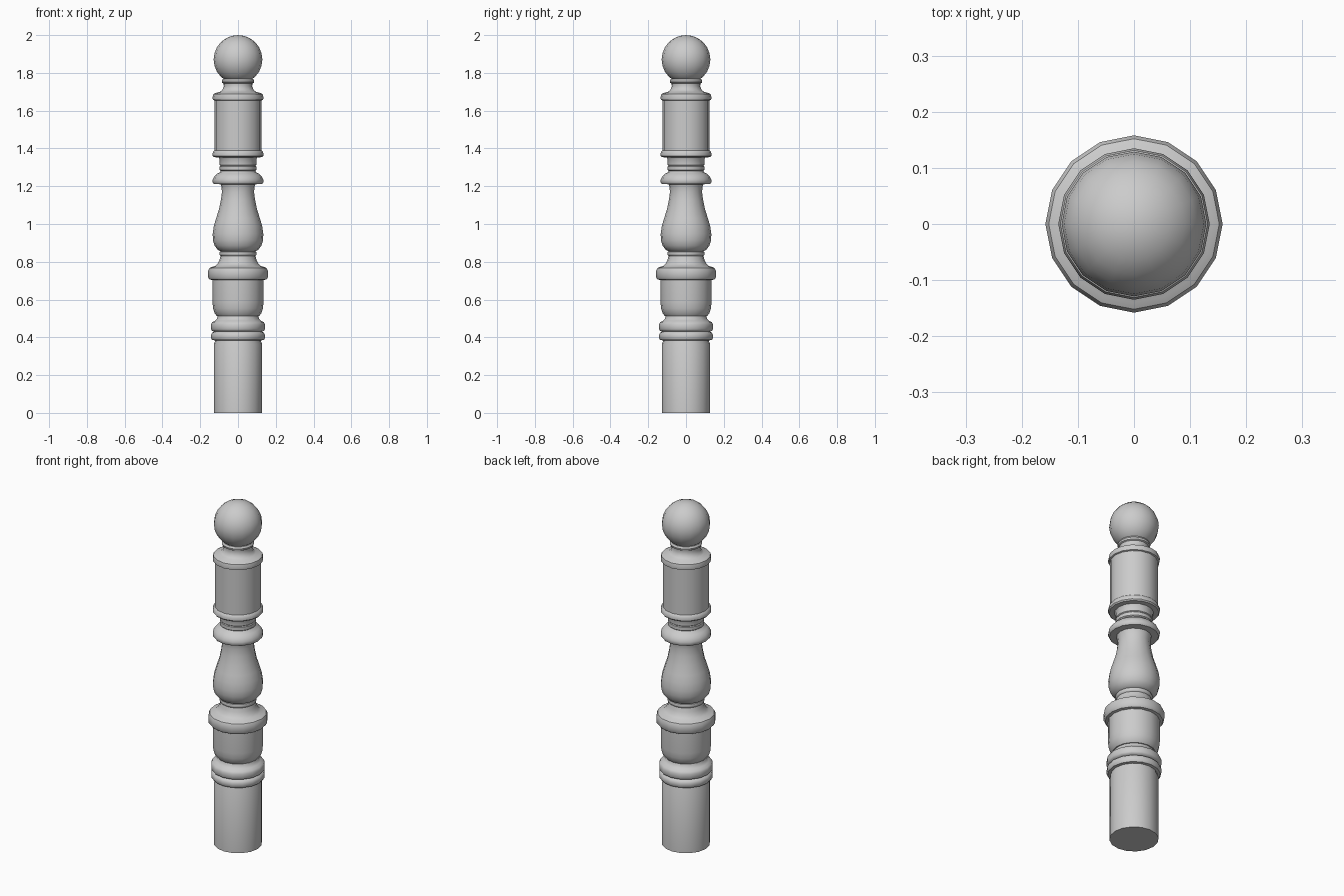
import bpy
import math

cube = bpy.data.objects.get("Cube")
if cube:
    bpy.data.objects.remove(cube, do_unlink=True)

SIDES = 16

grey = bpy.data.materials.new("plain grey")
grey.use_nodes = True
COLOUR = (0.6, 0.6, 0.6, 1)
grey.diffuse_color = COLOUR
grey.node_tree.nodes["Principled BSDF"].inputs["Base Color"].default_value = COLOUR


def turn(name, profile, close_bottom=False):
    """Lathe a list of (radius, height) points around the z axis."""
    verts, faces = [], []
    for r, z in profile:
        for i in range(SIDES):
            a = math.tau * i / SIDES
            verts.append((r * math.cos(a), r * math.sin(a), z))
    for k in range(len(profile) - 1):
        for i in range(SIDES):
            j = (i + 1) % SIDES
            low, high = k * SIDES, (k + 1) * SIDES
            faces.append((low + i, low + j, high + j, high + i))
    if close_bottom:
        faces.append(tuple(reversed(range(SIDES))))
    mesh = bpy.data.meshes.new(name)
    mesh.from_pydata(verts, [], faces)
    obj = bpy.data.objects.new(name, mesh)
    bpy.context.collection.objects.link(obj)
    finish(obj)


def finish(obj):
    obj.data.materials.append(grey)
    bpy.ops.object.select_all(action="DESELECT")
    obj.select_set(True)
    bpy.context.view_layer.objects.active = obj
    bpy.ops.object.shade_smooth_by_angle(angle=math.radians(40))


# Plain round foot
turn("foot", [(.128, 0), (.128, .365), (.122, .378), (.122, .39)], True)

# Two stacked rings above the foot
turn("lower_ring", [(.122, .384), (.137, .386), (.143, .396), (.143, .413),
                    (.137, .425), (.126, .43), (.126, .436)])
turn("upper_ring", [(.126, .43), (.138, .435), (.143, .443), (.143, .468),
                    (.137, .48), (.122, .488), (.111, .5), (.108, .515)])

# Cup with a broad collar
turn("cup", [(.1, .512), (.113, .514), (.124, .528), (.132, .553),
             (.135, .585), (.135, .705)])
turn("collar", [(.135, .703), (.15, .706), (.158, .717), (.158, .752),
                (.152, .766), (.14, .772), (.122, .777), (.108, .79),
                (.098, .81), (.092, .832)])

# Vase-shaped middle with its bead
turn("bead", [(.09, .83), (.096, .834), (.099, .843), (.096, .853), (.09, .856)])
turn("vase", [(.09, .855), (.106, .862), (.124, .885), (.133, .915),
              (.134, .948), (.128, .99), (.116, 1.03), (.1, 1.08),
              (.09, 1.13), (.085, 1.17), (.088, 1.2), (.092, 1.213)])
turn("vase_cap", [(.09, 1.21), (.128, 1.212), (.134, 1.22), (.134, 1.235),
                  (.126, 1.251), (.112, 1.266), (.096, 1.274), (.09, 1.284)])

# Short neck below the drum
turn("neck", [(.09, 1.28), (.097, 1.286), (.097, 1.305), (.093, 1.309),
              (.097, 1.313), (.097, 1.343), (.103, 1.354)])

# Drum between two rings
turn("drum_lower_ring", [(.1, 1.352), (.129, 1.354), (.135, 1.361),
                         (.135, 1.374), (.129, 1.387), (.125, 1.39)])
turn("drum", [(.125, 1.388), (.125, 1.655)])
turn("drum_upper_ring", [(.125, 1.654), (.133, 1.657), (.135, 1.67),
                         (.131, 1.687), (.117, 1.694), (.095, 1.7),
                         (.083, 1.71), (.075, 1.73), (.077, 1.745)])

# Bead and ball on top
turn("ball_bead", [(.077, 1.744), (.084, 1.748), (.086, 1.758), (.08, 1.768), (.06, 1.77)])
bpy.ops.mesh.primitive_uv_sphere_add(segments=SIDES, ring_count=12, radius=.129,
                                     location=(0, 0, 1.871))
ball = bpy.context.object
ball.name = "ball"
finish(ball)
